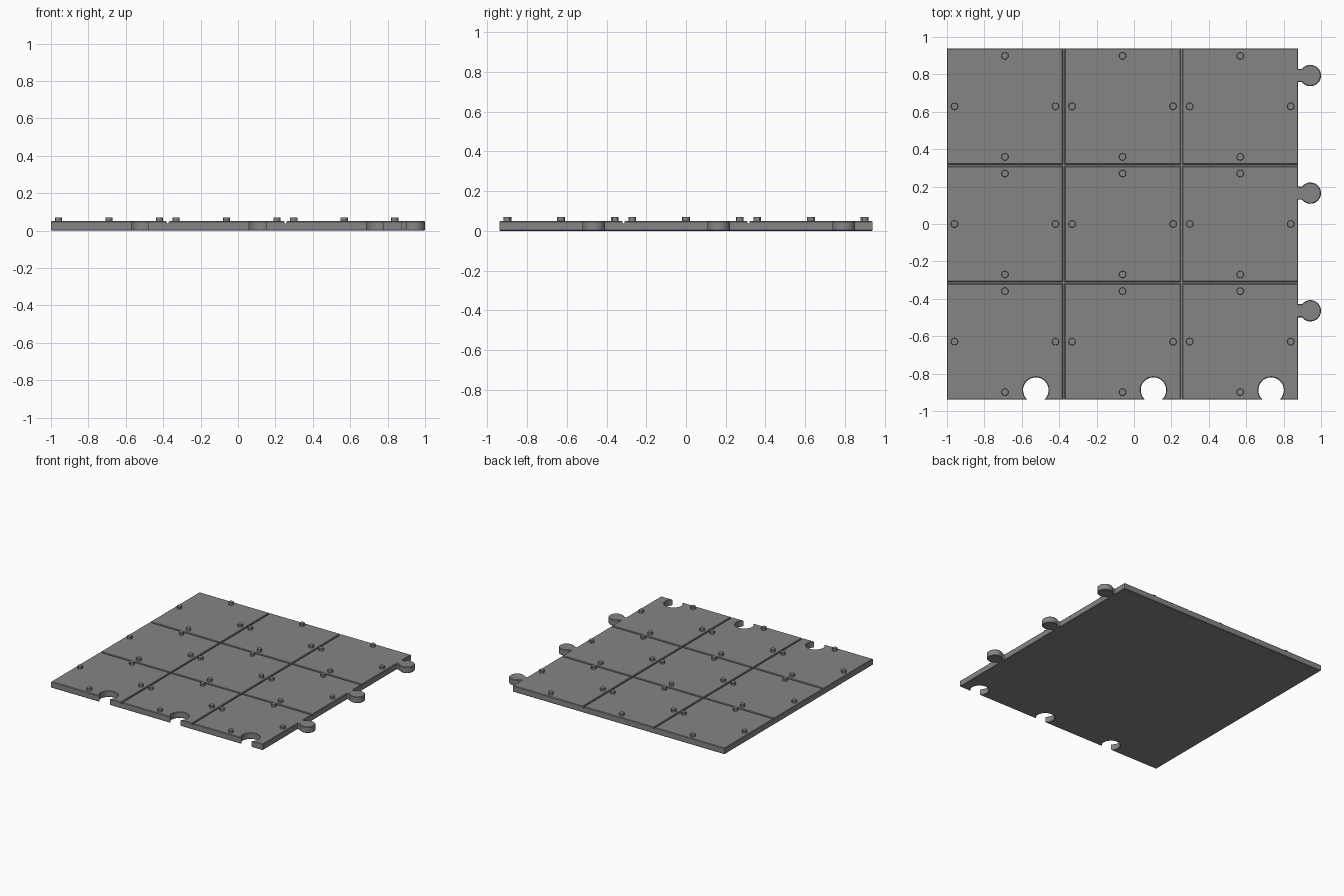
import bpy, bmesh, math

if "Cube" in bpy.data.objects:
    bpy.data.objects.remove(bpy.data.objects["Cube"])

PITCH, HALF = 0.629, 0.31            # tile spacing and half size
XS = [-0.69 + PITCH * i for i in range(3)]
YS = [PITCH * (i - 1) for i in range(3)]
X0, X1 = XS[0] - HALF, XS[2] + HALF
Y0, Y1 = YS[0] - HALF, YS[2] + HALF
OFFSET = 0.165                       # connector offset from tile centre
SOCKET_R, SOCKET_NECK = 0.068, 0.045
KNOB_R, KNOB_NECK = 0.057, 0.035

grey = bpy.data.materials.new("stone grey")
grey.diffuse_color = (0.235, 0.235, 0.238, 1)
grey.use_nodes = True
grey.node_tree.nodes["Principled BSDF"].inputs["Base Color"].default_value = grey.diffuse_color


def arc(cx, cy, r, a0, a1, n=24):
    return [(cx + r * math.cos(a0 + (a1 - a0) * i / n),
             cy + r * math.sin(a0 + (a1 - a0) * i / n)) for i in range(n + 1)]


def outline(x0, x1, y0, y1, sockets, knobs):
    """Rectangle with round sockets in the front edge and knobs on the right."""
    pts = [(x0, y0)]
    a = math.acos(SOCKET_NECK / SOCKET_R)
    for x in sockets:
        pts += arc(x, y0 + SOCKET_R * math.sin(a), SOCKET_R, math.pi + a, -a)
    pts.append((x1, y0))
    b = math.pi - math.asin(KNOB_NECK / KNOB_R)
    for y in knobs:
        pts.append((x1, y - KNOB_NECK))
        pts += arc(1 - KNOB_R, y, KNOB_R, -b, b)
        pts.append((x1, y + KNOB_NECK))
    return pts + [(x1, y1), (x0, y1)]


def slab(name, pts, z0, z1, chamfer, top):
    """Extruded outline with its top or bottom rim chamfered."""
    bm = bmesh.new()
    za, zb = (z0, z1 - chamfer) if top else (z0 + chamfer, z1)
    low = [bm.verts.new((x, y, za)) for x, y in pts]
    high = [bm.verts.new((x, y, zb)) for x, y in pts]
    bottom = bm.faces.new(low[::-1])
    cap = bm.faces.new(high)
    for i in range(len(pts)):
        j = (i + 1) % len(pts)
        bm.faces.new((low[i], low[j], high[j], high[i]))
    bm.normal_update()
    bmesh.ops.inset_region(bm, faces=[cap if top else bottom], thickness=chamfer,
                           depth=chamfer, use_even_offset=True)
    finish(name, bm)


def finish(name, bm):
    me = bpy.data.meshes.new(name)
    bm.to_mesh(me)
    bm.free()
    me.materials.append(grey)
    ob = bpy.data.objects.new(name, me)
    bpy.context.collection.objects.link(ob)
    bpy.context.view_layer.objects.active = ob
    ob.select_set(True)
    bpy.ops.object.shade_smooth_by_angle(angle=math.radians(30))
    ob.select_set(False)


# backing plate under all tiles
slab("backing_plate", outline(X0, X1, Y0, Y1, [x + OFFSET for x in XS],
                              [y + OFFSET for y in YS]), 0, 0.038, 0.004, False)

# nine raised tiles, separated by narrow grooves
for c, x in enumerate(XS):
    for r, y in enumerate(YS):
        pts = outline(x - HALF, x + HALF, y - HALF, y + HALF,
                      [x + OFFSET] if r == 0 else [],
                      [y + OFFSET] if c == 2 else [])
        slab(f"tile_{c}_{r}", pts, 0.038, 0.05, 0.004, True)

# four studs on each tile
for c, x in enumerate(XS):
    for r, y in enumerate(YS):
        for k, (dx, dy) in enumerate(((1, 0), (0, 1), (-1, 0), (0, -1))):
            sx, sy = x + 0.27 * dx, y + 0.27 * dy
            ring = arc(sx, sy, 0.0195, 0, 2 * math.pi, 12)[:-1]
            slab(f"stud_{c}_{r}_{k}", ring, 0.048, 0.071, 0.002, True)
